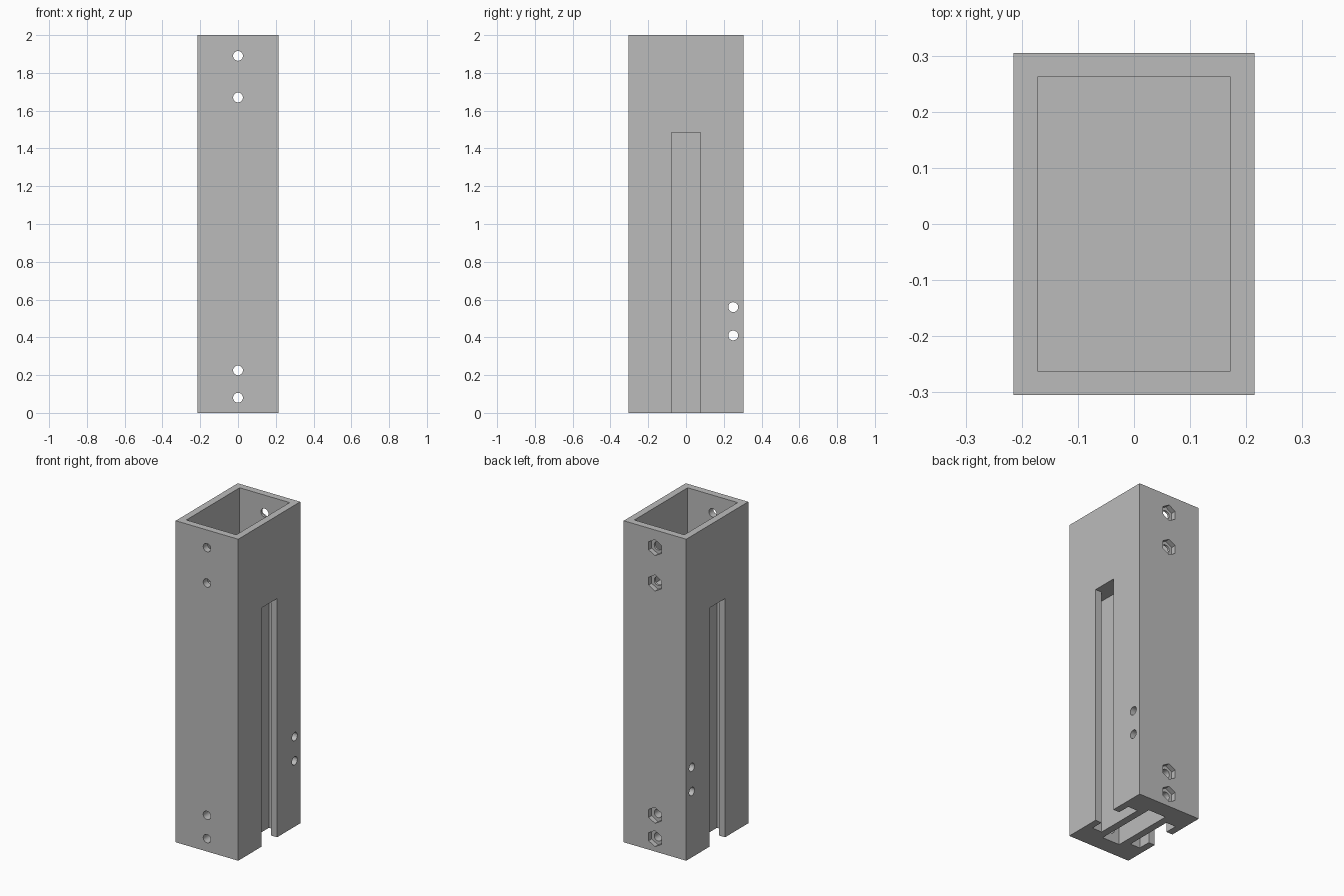
import bpy
import math
from mathutils import Matrix

cube = bpy.data.objects.get("Cube")
if cube:
    bpy.data.objects.remove(cube, do_unlink=True)

grey = bpy.data.materials.new("plain grey")
grey.use_nodes = True
colour = (0.5, 0.5, 0.5, 1)
grey.diffuse_color = colour
grey.node_tree.nodes["Principled BSDF"].inputs["Base Color"].default_value = colour


def box(name, x, y, z):
    """Box from (min, max) ranges."""
    spans = (x, y, z)
    bpy.ops.mesh.primitive_cube_add(size=1, location=[sum(s) / 2 for s in spans])
    ob = bpy.context.object
    ob.name = name
    ob.data.transform(Matrix.Diagonal([s[1] - s[0] for s in spans] + [1]))
    ob.data.materials.append(grey)
    return ob


def bore(name, radius, depth, location, axis, sides=32):
    """Cylinder lying along the x or y axis."""
    bpy.ops.mesh.primitive_cylinder_add(vertices=sides, radius=radius, depth=depth, location=location)
    ob = bpy.context.object
    ob.name = name
    turn = Matrix.Rotation(math.pi / 2, 4, "Y" if axis == "x" else "X")
    ob.data.transform(turn)
    ob.data.materials.append(grey)
    return ob


W, D, H = 0.215, 0.305, 2.0
WALL = 0.043
SLOT_TOP = 1.485
body = box("housing", (-W, W), (-D, D), (0, H))

# Open tray in the top
cutters = [box("tray_cutter", (-W + WALL, W - WALL), (-D + WALL, D - WALL), (1.53, H + 0.1))]

# Central shaft, open below
cutters.append(box("shaft_cutter", (-0.06, 0.06), (-0.2, 0.2), (-0.1, SLOT_TOP)))

# Lipped channels on both sides: wide pocket behind a narrow slot
for name, s in (("left", 1), ("right", -1)):
    pocket = sorted((s * 0.105, s * (W - WALL)))
    mouth = sorted((s * 0.14, s * (W + 0.1)))
    cutters.append(box(name + "_pocket_cutter", pocket, (-0.155, 0.155), (-0.1, SLOT_TOP)))
    cutters.append(box(name + "_slot_cutter", mouth, (-0.077, 0.077), (-0.1, SLOT_TOP)))

# Bolt holes front to back, with hexagonal nut seats in the back
for z in (0.08, 0.225, 1.67, 1.89):
    cutters.append(bore("bolt_hole_cutter", 0.026, 1, (0, 0, z), "y"))
    cutters.append(bore("nut_seat_cutter", 0.05, 0.06, (0, D, z), "y", 6))

# Pin holes side to side
for z in (0.41, 0.56):
    cutters.append(bore("pin_hole_cutter", 0.026, 1, (0, 0.25, z), "x"))

for cutter in cutters:
    mod = body.modifiers.new(cutter.name, "BOOLEAN")
    mod.operation = "DIFFERENCE"
    mod.solver = "EXACT"
    mod.object = cutter
    cutter.hide_render = True

# Bake the cuts and drop the cutters
bpy.ops.object.select_all(action="DESELECT")
bpy.context.view_layer.objects.active = body
body.select_set(True)
for mod in list(body.modifiers):
    bpy.ops.object.modifier_apply(modifier=mod.name)
for cutter in cutters:
    bpy.data.objects.remove(cutter, do_unlink=True)
bpy.ops.object.shade_smooth_by_angle(angle=math.radians(30))
